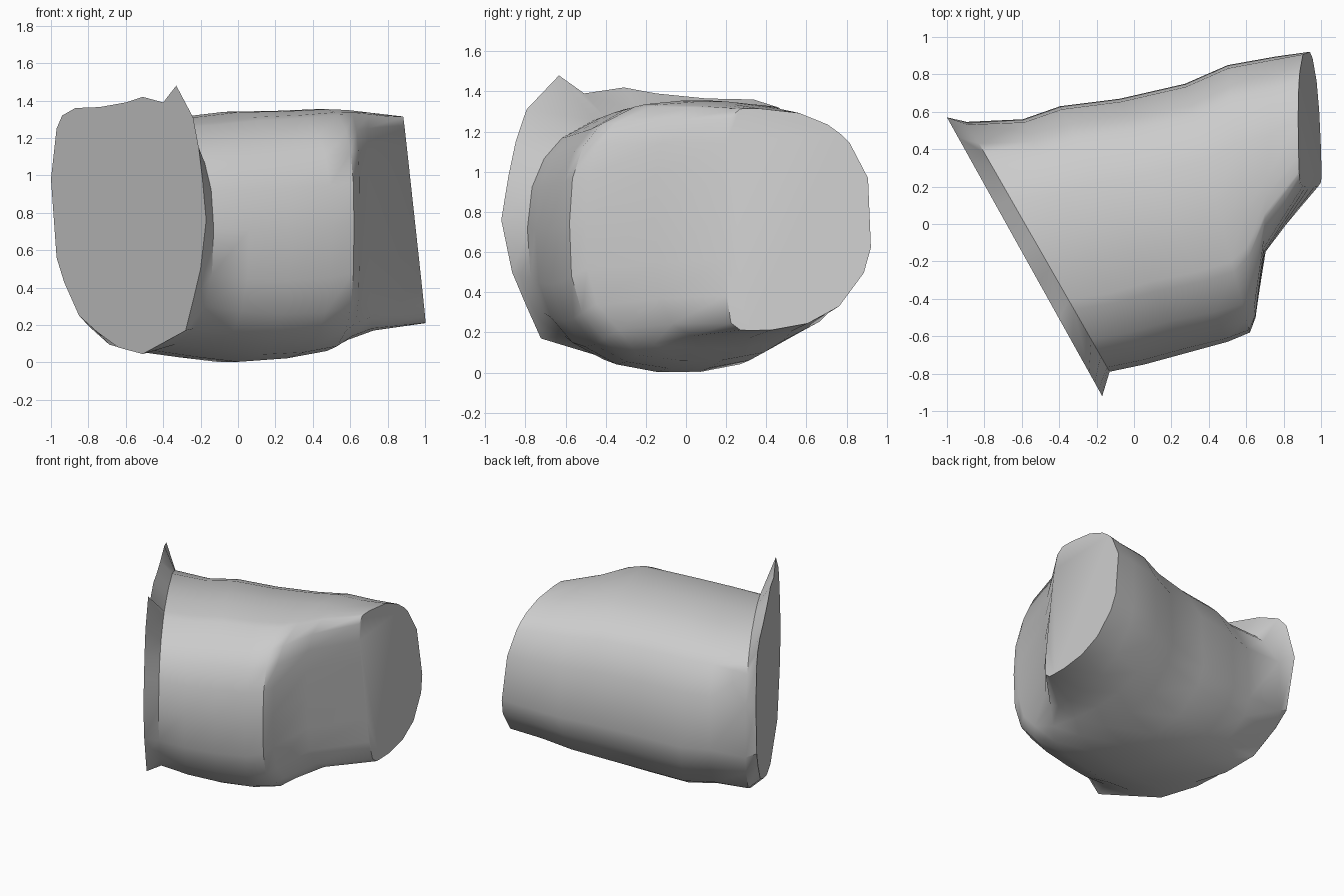
import bpy, bmesh, math

if "Cube" in bpy.data.objects:
    bpy.data.objects.remove(bpy.data.objects["Cube"])

# Outline of the flat cut end (x, z), ragged along its top
RIM = [(-.17, .76), (-.19, .98), (-.21, 1.15), (-.24, 1.31), (-.33, 1.48),
       (-.40, 1.39), (-.51, 1.42), (-.60, 1.39), (-.74, 1.365), (-.87, 1.36),
       (-.94, 1.32), (-.97, 1.25), (-1.0, .98), (-.97, .56), (-.93, .43),
       (-.85, .25), (-.75, .16), (-.64, .08), (-.51, .045), (-.39, .11),
       (-.28, .17), (-.24, .33), (-.20, .50)]
ANGLES = [math.atan2((z - .72) / .67, (x + .585) / .415) for x, z in RIM]

# Vertical slices of the body: front point, back point, low z, high z,
# front squareness, back squareness, crest position, sideways lean
SLICES = [
    ((-.13, -.79), (-.90, .555), .06, 1.30, 2.6, 2.5, 0, 0),
    ((.06, -.75), (-.60, .57), .025, 1.315, 2.6, 2.4, 0, 0),
    ((.28, -.69), (-.40, .64), .0, 1.34, 2.6, 2.4, 0, 0),
    ((.50, -.63), (-.08, .68), .02, 1.345, 2.8, 2.4, 0, 0),
    ((.62, -.58), (.27, .76), .06, 1.355, 3.0, 2.4, 0, 0),
    ((.65, -.50), (.50, .86), .12, 1.35, 3.2, 2.4, 0, 0),
    ((.70, -.15), (.75, .905), .17, 1.335, 3.8, 2.4, .3, .01),
    ((.945, .20), (.925, .93), .21, 1.315, 6, 2.4, .6, .06),
]


def slice_points(front, back, low, high, pf, pb, crest, lean):
    pts = []
    for a in ANGLES:
        c, s = math.cos(a), math.sin(a)
        p = pf if c > 0 else pb
        r = (abs(c) ** p + abs(s) ** p) ** (-1 / p)
        u = crest + r * c * ((1 - crest) if c > 0 else (1 + crest))
        w = r * s
        t = (u + 1) / 2
        pts.append((back[0] + (front[0] - back[0]) * t - lean * w,
                    back[1] + (front[1] - back[1]) * t,
                    (low + high) / 2 + w * (high - low) / 2))
    return pts


# Loft the rim and slices into one closed boulder
bm = bmesh.new()
cut = [(x, .57 - 1.49 / .83 * (x + 1), z) for x, z in RIM]
rings = [[bm.verts.new(p) for p in ring]
         for ring in [cut] + [slice_points(*s) for s in SLICES]]
n = len(RIM)
for a, b in zip(rings, rings[1:]):
    for i in range(n):
        j = (i + 1) % n
        bm.faces.new((a[i], a[j], b[j], b[i]))
bm.faces.new(rings[0])
bm.faces.new(rings[-1])
bmesh.ops.recalc_face_normals(bm, faces=bm.faces)
mesh = bpy.data.meshes.new("boulder")
bm.to_mesh(mesh)
bm.free()
boulder = bpy.data.objects.new("boulder", mesh)
bpy.context.collection.objects.link(boulder)

# Smooth sides with crisp broken edges
bpy.context.view_layer.objects.active = boulder
boulder.select_set(True)
bpy.ops.object.shade_smooth_by_angle(angle=math.radians(45))
